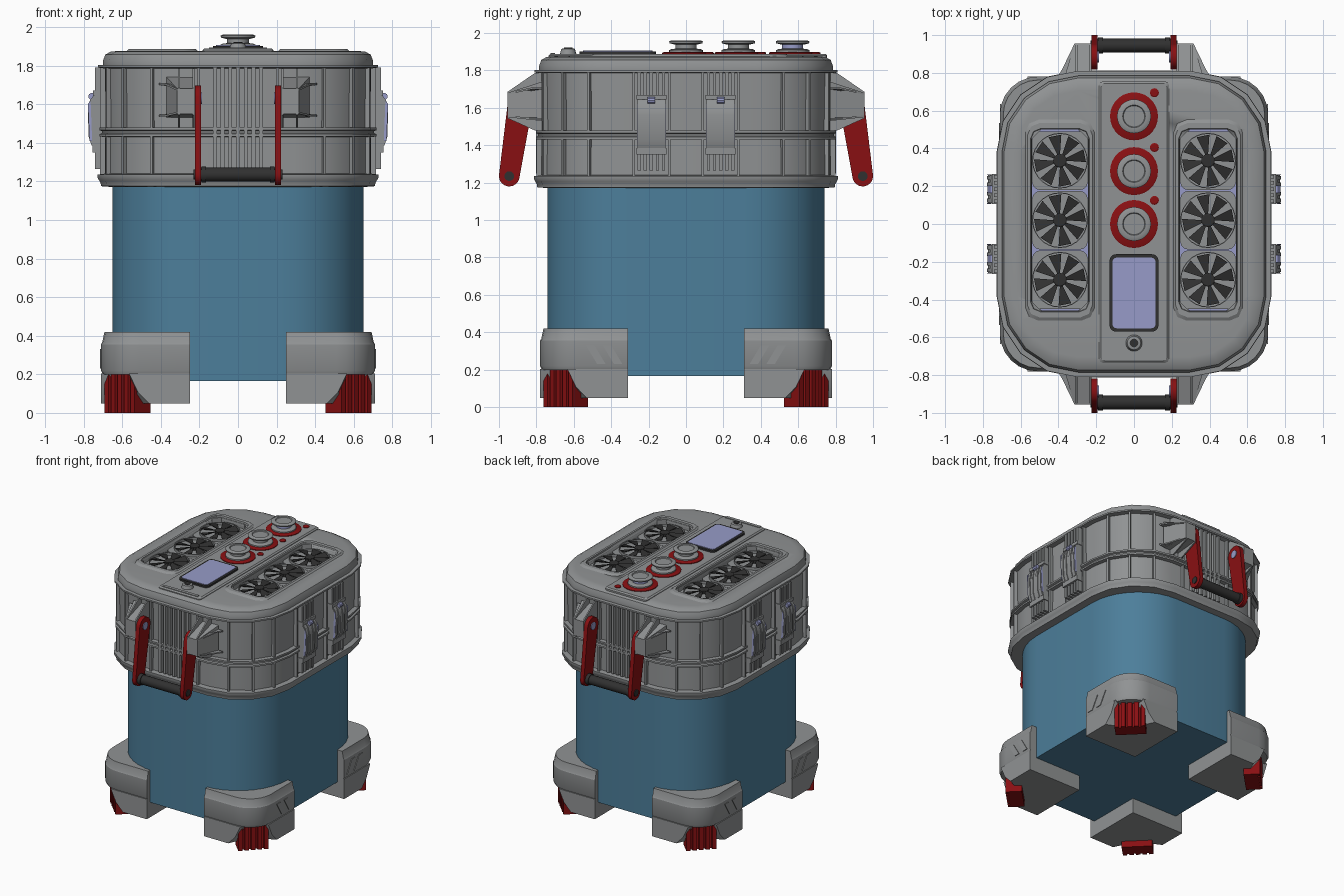
import bpy, bmesh, math
from math import sin, cos, pi, radians

if "Cube" in bpy.data.objects:
    bpy.data.objects.remove(bpy.data.objects["Cube"])


def material(name, rgb):
    m = bpy.data.materials.new(name)
    m.diffuse_color = (*rgb, 1)
    m.use_nodes = True
    m.node_tree.nodes["Principled BSDF"].inputs["Base Color"].default_value = m.diffuse_color
    return m


GREY = material("grey plastic", (0.28, 0.29, 0.295))
BLUE = material("blue tank", (0.073, 0.21, 0.325))
RED = material("red", (0.25, 0.005, 0.006))
DARK = material("dark rubber", (0.03, 0.03, 0.03))
LAV = material("lavender", (0.31, 0.33, 0.58))
SIGNS = [(sx, sy) for sx in (1, -1) for sy in (1, -1)]


# A solid is a list of rings of points with equal counts, skinned and capped.
def build(name, mat, solids, cap=True, angle=30):
    bm = bmesh.new()
    for rings in solids:
        vs = [[bm.verts.new(p) for p in r] for r in rings]
        n = len(vs[0])
        for a, b in zip(vs, vs[1:]):
            for i in range(n):
                bm.faces.new((a[i], a[(i + 1) % n], b[(i + 1) % n], b[i]))
        if cap:
            bm.faces.new(vs[0])
            bm.faces.new(vs[-1])
    bmesh.ops.recalc_face_normals(bm, faces=bm.faces)
    me = bpy.data.meshes.new(name)
    bm.to_mesh(me)
    bm.free()
    me.materials.append(mat)
    ob = bpy.data.objects.new(name, me)
    bpy.context.collection.objects.link(ob)
    bpy.ops.object.select_all(action='DESELECT')
    ob.select_set(True)
    bpy.context.view_layer.objects.active = ob
    bpy.ops.object.shade_smooth_by_angle(angle=radians(angle))
    return ob


def at_z(pts, z):
    return [(x, y, z) for x, y in pts]


def rrect(a, b, r, n=6, cx=0, cy=0):
    pts = []
    for k, (sx, sy) in enumerate(((1, 1), (-1, 1), (-1, -1), (1, -1))):
        for i in range(n + 1):
            t = (k + i / n) * pi / 2
            pts.append((cx + sx * (a - r) + r * cos(t), cy + sy * (b - r) + r * sin(t)))
    return pts


def prism(pts, z0, z1):
    return [at_z(pts, z0), at_z(pts, z1)]


def box(x0, x1, y0, y1, z0, z1):
    return prism([(x0, y0), (x1, y0), (x1, y1), (x0, y1)], z0, z1)


def along_x(yz, x0, x1):
    return [[(x, y, z) for y, z in yz] for x in (x0, x1)]


def along_y(xz, y0, y1):
    return [[(x, y, z) for x, z in xz] for y in (y0, y1)]


def lathe(cx, cy, profile, n=28):
    return [[(cx + r * cos(2 * pi * i / n), cy + r * sin(2 * pi * i / n), z)
             for i in range(n)] for r, z in profile]


def mirror(solid, sx, sy):
    return [[(x * sx, y * sy, z) for x, y, z in r] for r in solid]


def mirror4(solids):
    return [mirror(s, *sg) for s in solids for sg in SIGNS]


# Blue tank
build("tank", BLUE, [prism(rrect(0.65, 0.74, 0.43, 9), 0.166, 1.2)])


# Head housing: one profile swept round a rounded rectangle
def head_ring(a, z):
    return at_z(rrect(a, a + 0.085, a - 0.295, 4), z)


wall = [(0.67, 1.172), (0.71, 1.175), (0.712, 1.19), (0.72, 1.205), (0.728, 1.22), (0.728, 1.235),
        (0.69, 1.24), (0.688, 1.43), (0.718, 1.432), (0.718, 1.445), (0.705, 1.45), (0.705, 1.46),
        (0.718, 1.465), (0.718, 1.478), (0.685, 1.48), (0.69, 1.785), (0.726, 1.79),
        (0.726, 1.802), (0.69, 1.804)]
build("head_housing", GREY, [[head_ring(a, z) for a, z in wall]])


# Vertical ribs around the housing
def rib(x, y, t, z0, z1, depth=0.05, w=0.007):
    c, s = cos(t), sin(t)
    pts = [(x + c * d - s * e, y + s * d + c * e)
           for d, e in ((-depth, -w), (0, -w), (0, w), (-depth, w))]
    return prism(pts, z0, z1)


ribs = []
for z0, z1 in ((1.23, 1.435), (1.475, 1.79)):
    for deg in (20, 43, 68):
        t = radians(deg)
        ribs.append(rib(0.295 + 0.415 * cos(t), 0.38 + 0.415 * sin(t), t, z0, z1))
    ribs.append(rib(0.205, 0.8, pi / 2, z0, z1))
    ribs.append(rib(0.715, 0.09, 0, z0, z1))
    ribs.append(rib(0.715, 0.28, 0, z0, z1))
build("housing_ribs", GREY, mirror4(ribs))

# Ridged grilles in the middle of front and back
grille = []
for sy in (1, -1):
    for i in range(7):
        x = -0.12 + i * 0.04
        grille.append(mirror(box(x - 0.01, x + 0.01, 0.76, 0.803, 1.25, 1.795), 1, sy))
build("centre_grilles", GREY, grille)

# Roof with two fan recesses cut in
roof = build("roof", GREY, [[head_ring(a, z) for a, z in (
    (0.69, 1.795), (0.7, 1.803), (0.7, 1.825), (0.688, 1.857), (0.66, 1.872), (0.62, 1.876))]])
cutter = build("recess_cutter", GREY, [
    prism(rrect(0.15, 0.48, 0.05, 1, s * 0.392, 0.02), 1.815, 1.95) for s in (1, -1)])
cutter.hide_render = True
mod = roof.modifiers.new("recess", 'BOOLEAN')
mod.object = cutter
mod.operation = 'DIFFERENCE'
mod.solver = 'EXACT'
bpy.context.view_layer.objects.active = roof
bpy.ops.object.modifier_apply(modifier=mod.name)
bpy.data.objects.remove(cutter)

# Raised frames, liners and fans in the recesses
frames, liners, plates, shrouds, blades = [], [], [], [], []
for s in (1, -1):
    cx = s * 0.392
    frames.append([at_z(rrect(a, b, r, 2, cx, 0.02), z) for a, b, r, z in (
        (0.185, 0.535, 0.07, 1.874), (0.172, 0.515, 0.065, 1.887),
        (0.156, 0.486, 0.055, 1.887), (0.149, 0.479, 0.05, 1.86))])
    liners.append(prism(rrect(0.149, 0.479, 0.05, 1, cx, 0.02), 1.816, 1.823))
    for cy in (0.335, 0.02, -0.295):
        plates.append(prism(rrect(0.148, 0.156, 0.045, 3, cx, cy), 1.822, 1.842))
        shrouds.append(lathe(cx, cy, ((0.147, 1.84), (0.147, 1.862), (0.142, 1.862), (0.142, 1.84))))
        blades.append(lathe(cx, cy, ((0.036, 1.84), (0.036, 1.866), (0.03, 1.87)), 16))
        for k in range(8):
            corners = []
            for r, d, z in ((0.03, -12, 1.852), (0.138, -15, 1.847), (0.138, 14, 1.861), (0.03, 12, 1.861)):
                t = 2 * pi * k / 8 + radians(d + 12)
                corners.append((cx + r * cos(t), cy + r * sin(t), z))
            blades.append([corners, [(x, y, z + 0.005) for x, y, z in corners]])
build("recess_frames", GREY, frames, cap=False)
build("recess_liners", LAV, liners)
build("fan_plates", GREY, plates)
build("fan_shrouds", GREY, shrouds, cap=False)
build("fan_blades", DARK, blades)

# Centre control panel with front lip
build("control_panel", GREY, [
    [at_z(rrect(a, b, 0.02, 2, 0, 0.01), z) for a, b, z in (
        (0.185, 0.745, 1.86), (0.185, 0.745, 1.88), (0.175, 0.735, 1.889))],
    box(-0.15, 0.15, -0.725, -0.70, 1.88, 1.894)])

# Knobs, red collars and indicator dots
collars, knobs, necks = [], [], []
for y in (0.57, 0.28, 0.0):
    collars.append(lathe(0, y, ((0.127, 1.885), (0.127, 1.894), (0.12, 1.898))))
    collars.append(lathe(0.108, y + 0.125, ((0.024, 1.885), (0.024, 1.894), (0.018, 1.898)), 12))
    knobs.append(lathe(0, y, ((0.09, 1.89), (0.09, 1.908), (0.078, 1.914), (0.06, 1.916))))
    knobs.append(lathe(0, y, ((0.06, 1.938), (0.088, 1.945), (0.09, 1.955), (0.078, 1.961),
                              (0.06, 1.961), (0.056, 1.955))))
    necks.append(lathe(0, y, ((0.056, 1.91), (0.056, 1.945))))
build("knob_collars", RED, collars)
build("knobs", GREY, knobs)
build("knob_necks", GREY, necks[1:])
build("rear_knob_neck", LAV, necks[:1])

# Screen and port
build("screen_frame", DARK, [prism(rrect(0.13, 0.205, 0.035, 4, 0, -0.365), 1.885, 1.902)])
build("screen", LAV, [prism(rrect(0.114, 0.187, 0.022, 4, 0, -0.365), 1.9, 1.906)])
build("port_body", GREY, [lathe(0, -0.63, ((0.045, 1.885), (0.036, 1.915), (0.026, 1.918)), 16)])
build("port_hole", DARK, [lathe(0, -0.63, ((0.023, 1.91), (0.023, 1.922)), 12)])

# Handle mounts: tapered cores with spreading fins
core = [[(x, y, z) for x, z in ((a, z0), (b, z0), (b, z1), (a, z1))]
        for y, a, b, z0, z1 in ((0.77, 0.225, 0.37, 1.53, 1.74), (0.955, 0.225, 0.315, 1.55, 1.68))]
mounts = [core]
side = [(0.77, 1.48), (0.81, 1.48), (0.955, 1.545), (0.955, 1.685), (0.81, 1.785), (0.77, 1.785)]
for x in (0.23, 0.305):
    mounts.append(along_x(side, x - 0.005, x + 0.005))
for z0, dz in ((1.555, -0.015), (1.675, 0.03)):
    mounts.append([[(0.225, 0.77, z0 + dz + o), (0.41, 0.77, z0 + dz + o), (0.38, 0.82, z0 + dz + o),
                    (0.315, 0.955, z0 + o), (0.225, 0.955, z0 + o)] for o in (-0.005, 0.005)])
build("handle_mounts", GREY, mirror4(mounts))


# Handles: red arms hulled round two pivots, dark grips, lavender pins
def circle_yz(y, z, r, a0=0, a1=360, n=20):
    return [(y + r * cos(radians(a0 + (a1 - a0) * i / n)), z + r * sin(radians(a0 + (a1 - a0) * i / n)))
            for i in range(n + (a1 - a0 < 360))]


arm = circle_yz(0.885, 1.63, 0.067, 9, 189, 12) + circle_yz(0.945, 1.235, 0.055, 189, 369, 12)
build("handle_arms", RED, mirror4([along_x(arm, 0.192, 0.224)]))
build("handle_pins", LAV, mirror4([along_x(circle_yz(0.885, 1.63, 0.03, n=16), 0.186, 0.2)]))
grips = [along_x(circle_yz(0.945, 1.235, 0.036), -0.2, 0.2)]
for s in (1, -1):
    grips.append(along_x(circle_yz(0.945, 1.235, 0.042), s * 0.165, s * 0.19))
    grips.append(along_x(circle_yz(0.945, 1.235, 0.026), s * 0.2, s * 0.23))
build("handle_grips", DARK, [mirror(g, 1, sy) for g in grips for sy in (1, -1)])

# Side latches: ridged strips, grey cover, lavender edge strips and pins
latch, lever = [], []
cover = [(0.7, 1.385), (0.752, 1.385), (0.768, 1.43), (0.772, 1.56), (0.762, 1.62), (0.742, 1.645), (0.7, 1.65)]
for i in range(5):
    y = 0.12 + i * 0.0325
    latch.append(box(0.67, 0.742, y - 0.009, y + 0.009, 1.265, 1.79))
for y in (0.125, 0.16, 0.21, 0.245):
    latch.append(along_y([(x + 0.006, z) for x, z in cover], y - 0.01, y + 0.01))
latch.append(along_y(cover, 0.11, 0.26))
latch.append(box(0.67, 0.755, 0.105, 0.265, 1.35, 1.385))
latch.append(box(0.67, 0.752, 0.105, 0.265, 1.645, 1.67))
for y in (0.107, 0.26):
    lever.append(along_y([(0.756, 1.41), (0.77, 1.41), (0.778, 1.6), (0.764, 1.62)], y, y + 0.003))
lever.append(along_y([(0.758 + 0.018 * cos(k * pi / 5), 1.64 + 0.018 * sin(k * pi / 5))
                      for k in range(10)], 0.165, 0.205))
build("latch_ridges", GREY, mirror4(latch))
build("latch_levers", LAV, mirror4(lever))


# Corner feet: rounded block above, notched and tapered corner below
def foot_ring(o, z):
    arc = [(0.51 + (0.2 - o) * cos(k * pi / 12), 0.58 + (0.2 - o) * sin(k * pi / 12)) for k in range(7)]
    return at_z([(0.25, 0.31), (0.71 - o, 0.31)] + arc + [(0.25, 0.78 - o)], z)


def foot_low(c, z):
    return at_z([(0.25, 0.31), (0.71, 0.31), (0.71, 0.78 - c), (0.54, 0.61), (0.71 - c, 0.78), (0.25, 0.78)], z)


feet = [[foot_ring(o, z) for o, z in ((0.01, 0.198), (0, 0.22), (0, 0.355), (0.006, 0.365), (0.018, 0.42))],
        [foot_low(c, z) for c, z in ((0.25, 0.048), (0.19, 0.11), (0.145, 0.205))]]
for y0 in (0.34, 0.43):
    feet.append(along_x([(y0, 0.23), (y0 + 0.045, 0.23), (y0 + 0.105, 0.33), (y0 + 0.06, 0.33)], 0.70, 0.715))
build("corner_feet", GREY, mirror4(feet))

# Red ribbed foot pads set diagonally on the corners
comb = [(-0.11, -0.06), (0.11, -0.06)]
for i in range(5):
    t = 0.11 - i * 0.0475
    comb += [(t, 0.058), (t - 0.03, 0.058)] + ([(t - 0.033, 0.04), (t - 0.0445, 0.04)] if i < 4 else [])
h = math.sqrt(0.5)
pad = [(0.573 + (d - t) * h, 0.643 + (d + t) * h) for t, d in comb]
build("foot_pads", RED, mirror4([prism(pad, 0, 0.2)]))
